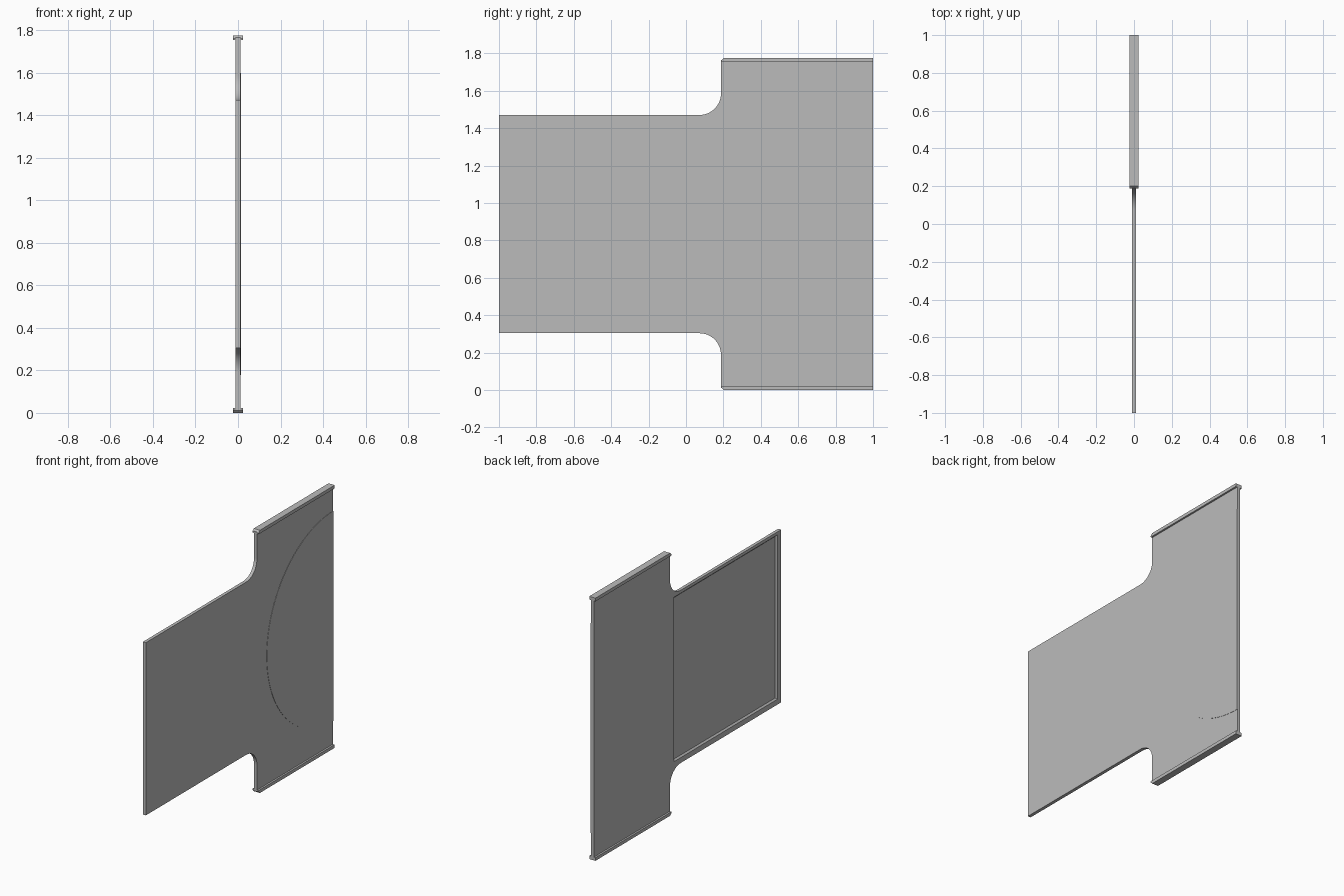
import bpy, bmesh, math

if "Cube" in bpy.data.objects:
    bpy.data.objects.remove(bpy.data.objects["Cube"], do_unlink=True)

grey = bpy.data.materials.new("plain grey")
grey.use_nodes = True
COLOUR = (0.5, 0.5, 0.5, 1)
grey.diffuse_color = COLOUR
grey.node_tree.nodes["Principled BSDF"].inputs["Base Color"].default_value = COLOUR

HEIGHT = 1.775
MID = HEIGHT / 2
HALF = 0.011          # half thickness of the panel
STEP = 0.187          # where the wide part begins
LOW = 0.304           # lower edge of the narrow part
FILLET = 0.115
RAIL = 0.022


def arc(cy, cz, r, start, end, n):
    """Points of an arc in the side plane, angles in degrees."""
    angles = [math.radians(start + (end - start) * i / n) for i in range(n + 1)]
    return [(cy + r * math.cos(a), cz + r * math.sin(a)) for a in angles]


def loft(name, sections):
    """Solid between side-plane outlines placed at given x values."""
    bm = bmesh.new()
    rings = [[bm.verts.new((x, y, z)) for y, z in pts] for x, pts in sections]
    for a, b in zip(rings, rings[1:]):
        for i in range(len(a)):
            j = (i + 1) % len(a)
            bm.faces.new((a[i], a[j], b[j], b[i]))
    bm.faces.new(rings[0][::-1])
    bm.faces.new(rings[-1])
    bmesh.ops.recalc_face_normals(bm, faces=bm.faces[:])
    mesh = bpy.data.meshes.new(name)
    bm.to_mesh(mesh)
    bm.free()
    mesh.materials.append(grey)
    obj = bpy.data.objects.new(name, mesh)
    bpy.context.collection.objects.link(obj)
    return obj


def smooth(obj):
    bpy.ops.object.select_all(action='DESELECT')
    obj.select_set(True)
    bpy.context.view_layer.objects.active = obj
    bpy.ops.object.shade_smooth_by_angle(angle=math.radians(30))


def flip(points):
    return [(y, HEIGHT - z) for y, z in reversed(points)]


def rectangle(y0, y1, z0, z1):
    return [(y0, z0), (y1, z0), (y1, z1), (y0, z1)]


# Panel: lower half of the outline, mirrored for the upper half
lower = [(-1, LOW)]
lower += arc(STEP - FILLET, LOW - FILLET, FILLET, 90, 0, 16)
lower += [(STEP, RAIL / 2), (1, RAIL / 2)]
outline = lower + flip(lower)
panel = loft("panel", [(-HALF, outline), (HALF, outline)])

# Shallow recess with sloping walls on the right face
DEPTH, SLOPE = 0.01, 0.01
wide = rectangle(-0.96, 0.145, 0.34, HEIGHT - 0.324)
narrow = rectangle(-0.96 + SLOPE, 0.145 - SLOPE, 0.34 + SLOPE, HEIGHT - 0.324 - SLOPE)
cutter = loft("recess_cutter", [(-HALF - 0.02, wide), (-HALF, wide), (-HALF + DEPTH, narrow)])
cutter.hide_render = True
cutter.hide_viewport = True
cutter.display_type = 'WIRE'
cut = panel.modifiers.new("recess", 'BOOLEAN')
cut.operation = 'DIFFERENCE'
cut.solver = 'EXACT'
cut.object = cutter

# Apply the cut and drop the helper
bpy.context.view_layer.update()
graph = bpy.context.evaluated_depsgraph_get()
result = bpy.data.meshes.new_from_object(panel.evaluated_get(graph))
panel.modifiers.clear()
panel.data = result
bpy.data.objects.remove(cutter, do_unlink=True)
smooth(panel)

# Rails along the bottom and top edges, chamfered at the front corner
RAIL_HALF, CHAMFER = 0.023, 0.014
rail = [(STEP, CHAMFER), (STEP + CHAMFER, 0), (1, 0), (1, RAIL), (STEP, RAIL)]
for name, shape in (("bottom_rail", rail), ("top_rail", flip(rail))):
    loft(name, [(-RAIL_HALF, shape), (RAIL_HALF, shape)])

# Slightly raised half disc on the left face, flush with the back edge
disc = arc(1, MID, 0.71, 90, 270, 64)
smooth(loft("half_disc", [(0, disc), (HALF + 0.002, disc)]))
